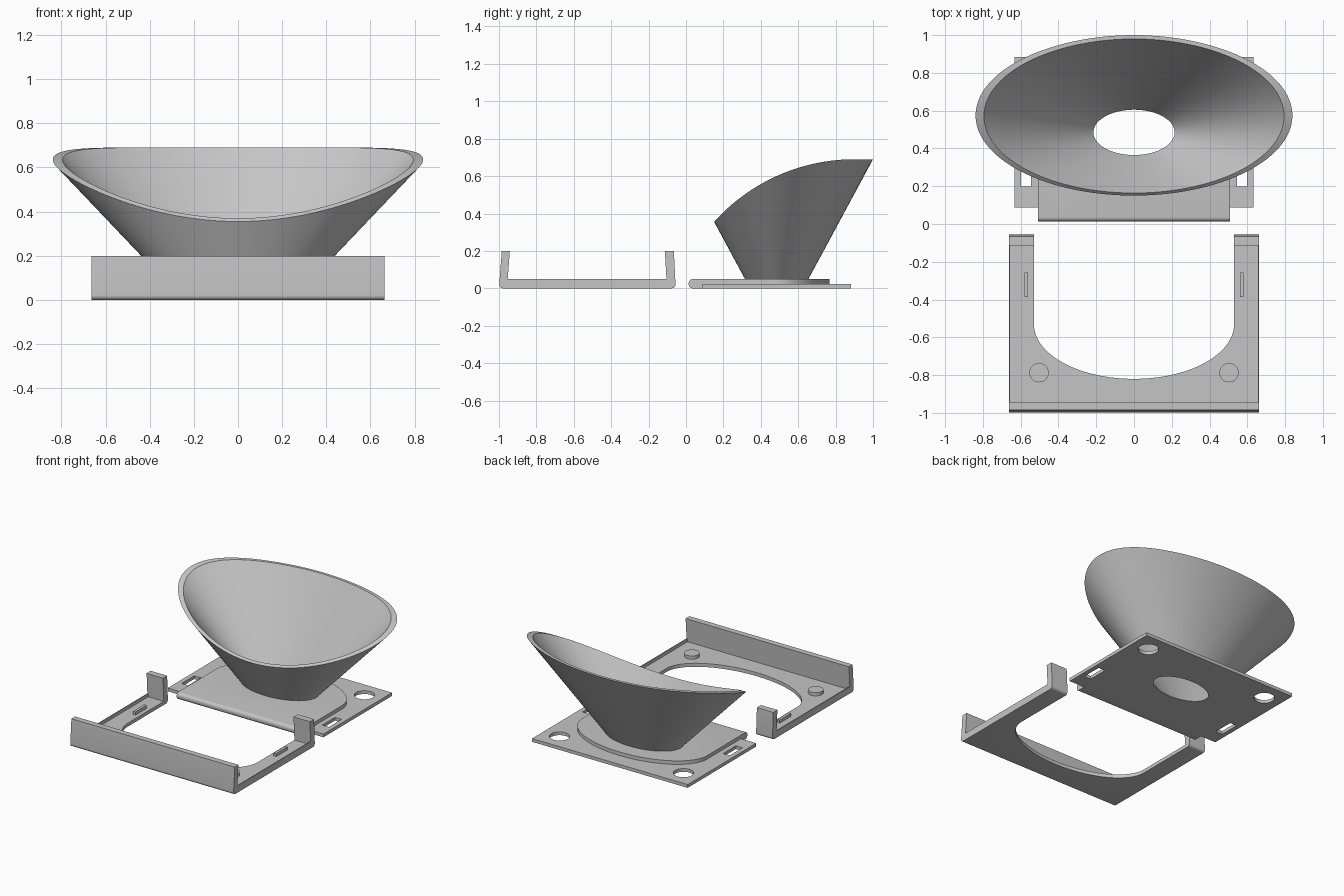
import bpy, bmesh
from math import sin, cos, pi, sqrt

cube = bpy.data.objects.get("Cube")
if cube:
    bpy.data.objects.remove(cube, do_unlink=True)

grey = bpy.data.materials.new("light_grey")
grey.use_nodes = True
colour = (0.56, 0.56, 0.56, 1)
grey.diffuse_color = colour
grey.node_tree.nodes["Principled BSDF"].inputs["Base Color"].default_value = colour


def loft(name, lower, upper):
    """Solid between two matching loops of points."""
    bm = bmesh.new()
    a = [bm.verts.new(p) for p in lower]
    b = [bm.verts.new(p) for p in upper]
    bm.faces.new(a)
    bm.faces.new(b)
    for i in range(len(a)):
        j = (i + 1) % len(a)
        bm.faces.new((a[i], a[j], b[j], b[i]))
    bmesh.ops.recalc_face_normals(bm, faces=bm.faces)
    mesh = bpy.data.meshes.new(name)
    bm.to_mesh(mesh)
    bm.free()
    mesh.materials.append(grey)
    obj = bpy.data.objects.new(name, mesh)
    bpy.context.collection.objects.link(obj)
    return obj


def upright(name, outline, z0, z1):
    return loft(name, [(x, y, z0) for x, y in outline], [(x, y, z1) for x, y in outline])


def sideways(name, outline, half):
    return loft(name, [(-half, y, z) for y, z in outline], [(half, y, z) for y, z in outline])


def ellipse(cx, cy, rx, ry, n=96, start=0, sweep=2 * pi):
    count = n if sweep > 6 else n + 1
    return [(cx + rx * cos(start + sweep * i / n), cy + ry * sin(start + sweep * i / n))
            for i in range(count)]


def box(x0, x1, y0, y1):
    return [(x0, y0), (x1, y0), (x1, y1), (x0, y1)]


def cone(name, cy, z0, z1, rx, ry, slope_x, slope_y):
    def ring(z):
        return [(x, y, z) for x, y in ellipse(0, cy, rx + slope_x * z, ry + slope_y * z, 128)]
    return loft(name, ring(z0), ring(z1))


def combine(target, other, operation):
    """Boolean the other solid into the target and drop it."""
    other.hide_render = True
    mod = target.modifiers.new(operation, 'BOOLEAN')
    mod.operation, mod.solver, mod.object = operation, 'EXACT', other
    bpy.context.view_layer.objects.active = target
    bpy.ops.object.modifier_apply(modifier=mod.name)
    bpy.data.objects.remove(other, do_unlink=True)


def round_edges(obj, radius, rule):
    bm = bmesh.new()
    bm.from_mesh(obj.data)
    edges = [e for e in bm.edges if rule(*[v.co for v in e.verts])]
    bmesh.ops.bevel(bm, geom=edges, offset=radius, segments=5, profile=0.5, affect='EDGES')
    bm.to_mesh(obj.data)
    bm.free()


def smooth(obj):
    bpy.ops.object.select_all(action='DESELECT')
    obj.select_set(True)
    bpy.context.view_layer.objects.active = obj
    bpy.ops.object.shade_smooth_by_angle(angle=0.5)


# Clip bracket: channel profile with inward leaning lips
channel = [(-1, 0), (-0.055, 0), (-0.065, 0.2), (-0.113, 0.2),
           (-0.103, 0.026), (-0.955, 0.026), (-0.942, 0.2), (-0.985, 0.2)]
bracket = sideways("clip_bracket", channel, 0.663)
round_edges(bracket, 0.022, lambda a, b: a.z < 0.01 and b.z < 0.01 and abs(a.y - b.y) < 0.01)

# Rounded opening through the base and rear lip
opening = ellipse(0, -0.53, 0.53, 0.29, 64, pi, pi) + [(0.53, 0.1), (-0.53, 0.1)]
combine(bracket, upright("opening_cutter", opening, -0.1, 0.4), 'DIFFERENCE')

# Thin rims along the outer sides of the bracket
for side in (-1, 1):
    inner, outer = sorted((side * 0.656, side * 0.663))
    combine(bracket, upright("rim", box(inner, outer, -0.97, -0.09), 0.015, 0.05), 'UNION')
smooth(bracket)

# Locating pegs and ridges on the bracket
for side, label in ((-1, "right"), (1, "left")):
    peg = upright("peg_" + label, ellipse(side * 0.503, -0.787, 0.051, 0.051, 48), 0.02, 0.05)
    smooth(peg)
    x = side * 0.571
    upright("ridge_" + label, box(x - 0.01, x + 0.01, -0.387, -0.257), 0.02, 0.049)

# Raised pad with a rounded front edge and a curved back
pad = [(-0.508, 0.014), (0.508, 0.014)] + ellipse(0, 0.48, 0.508, 0.288, 64, 0, pi)
horn_mount = upright("horn_and_plate", pad, 0, 0.05)
round_edges(horn_mount, 0.022, lambda a, b: a.y < 0.02 and b.y < 0.02 and abs(a.z - b.z) < 0.01)

# Thin base plate with peg holes and ridge slots
plate = upright("base_plate", box(-0.632, 0.632, 0.088, 0.883), 0, 0.024)
for side in (-1, 1):
    hole = ellipse(side * 0.503, 0.748, 0.068, 0.068, 48)
    combine(plate, upright("hole_cutter", hole, -0.1, 0.1), 'DIFFERENCE')
    x = side * 0.571
    slot = box(x - 0.027, x + 0.027, 0.199, 0.347)
    combine(plate, upright("slot_cutter", slot, -0.1, 0.1), 'DIFFERENCE')
combine(horn_mount, plate, 'UNION')

# Flared horn, trimmed along an arc that levels out at the back
horn = cone("horn", 0.485, 0.03, 0.8, 0.248, 0.143, 0.952, 0.539)
radius, peak_y, peak_z = 1.007, 0.9, 0.69
arc = []
for i in range(41):
    y = peak_y * i / 40
    arc.append((y, peak_z - radius + sqrt(radius ** 2 - (peak_y - y) ** 2)))
outline = [(-0.5, arc[0][1])] + arc + [(1.5, peak_z), (1.5, 1.2), (-0.5, 1.2)]
combine(horn, sideways("trim_cutter", outline, 1.5), 'DIFFERENCE')
combine(horn_mount, horn, 'UNION')

# Tapered bore through horn and plate
bore = cone("bore_cutter", 0.485, -0.05, 0.85, 0.215, 0.12, 0.935, 0.543)
combine(horn_mount, bore, 'DIFFERENCE')
smooth(horn_mount)
